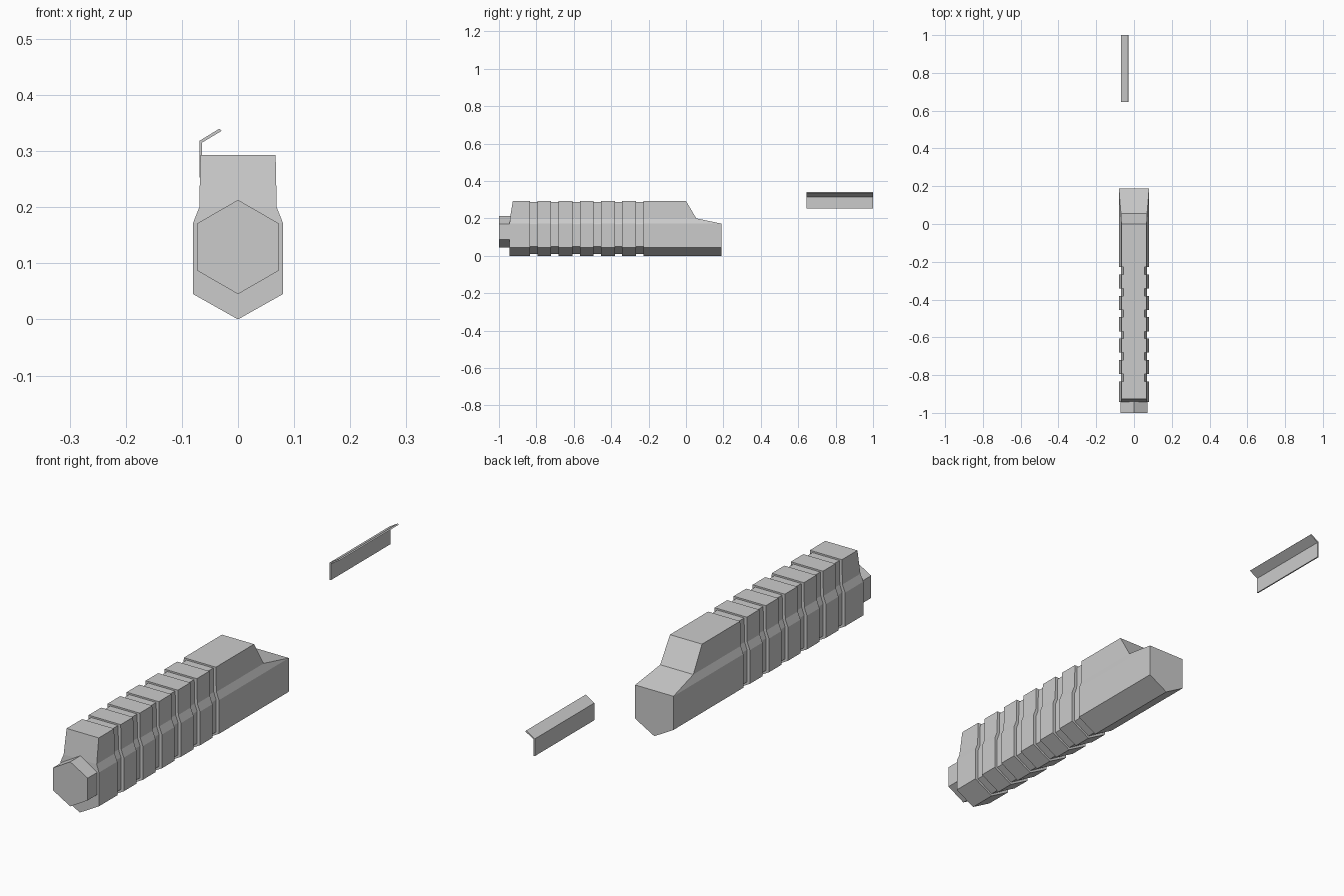
import bpy, bmesh, math

if "Cube" in bpy.data.objects:
    bpy.data.objects.remove(bpy.data.objects["Cube"])


def finish(name, bm):
    bmesh.ops.recalc_face_normals(bm, faces=bm.faces)
    mesh = bpy.data.meshes.new(name)
    bm.to_mesh(mesh)
    bm.free()
    obj = bpy.data.objects.new(name, mesh)
    bpy.context.collection.objects.link(obj)
    return obj


def add_ring(bm, pts):
    return [bm.verts.new(p) for p in pts]


def bridge(bm, a, b):
    n = len(a)
    for i in range(n):
        j = (i + 1) % n
        bm.faces.new((a[i], a[j], b[j], b[i]))


def prism(name, profile, y0, y1):
    bm = bmesh.new()
    a = add_ring(bm, [(x, y0, z) for x, z in profile])
    b = add_ring(bm, [(x, y1, z) for x, z in profile])
    bridge(bm, a, b)
    bm.faces.new(a)
    bm.faces.new(b)
    return finish(name, bm)


def mirrored(half):
    return half + [(-p[0],) + tuple(p[1:]) for p in reversed(half) if p[0] > 0]


# Main body cross-section: x, z, front y, rear y for every corner
outer = mirrored([(0, 0, -0.943, 0.189), (0.08, 0.045, -0.943, 0.189),
                  (0.08, 0.172, -0.943, 0.189), (0.069, 0.2, -0.941, 0.055),
                  (0.067, 0.293, -0.926, 0)])
# Recessed cross-section used inside the grooves
inner = mirrored([(0, 0.009), (0.068, 0.049), (0.068, 0.17),
                  (0.058, 0.197), (0.056, 0.287)])

bm = bmesh.new()
rings = [add_ring(bm, [(x, f, z) for x, z, f, r in outer])]
for i in range(6):
    y0 = -0.834 + i * 0.1135
    y1 = y0 + 0.039
    for prof, y in ((outer, y0), (inner, y0), (inner, y1), (outer, y1)):
        rings.append(add_ring(bm, [(p[0], y, p[1]) for p in prof]))
rings.append(add_ring(bm, [(x, r, z) for x, z, f, r in outer]))
for a, b in zip(rings, rings[1:]):
    bridge(bm, a, b)
# End caps: lower hexagon, shoulder, upper slope
for e in (rings[0], rings[-1]):
    bm.faces.new((e[0], e[1], e[2], e[7 - 0], e[8]))
    bm.faces.new((e[2], e[3], e[6], e[7]))
    bm.faces.new((e[3], e[4], e[5], e[6]))
finish("grooved_body", bm)

# Hexagonal plug on the front end
hexagon = [(0.084 * math.sin(k * math.pi / 3), 0.129 + 0.084 * math.cos(k * math.pi / 3))
           for k in range(6)]
prism("front_hex_plug", hexagon, -1.0, -0.935)

# Detached bent side plate
plate = [(-0.069, 0.253), (-0.069, 0.318), (-0.033, 0.340),
         (-0.029, 0.336), (-0.064, 0.315), (-0.064, 0.253)]
prism("bent_side_plate", plate, 0.645, 1.0)
